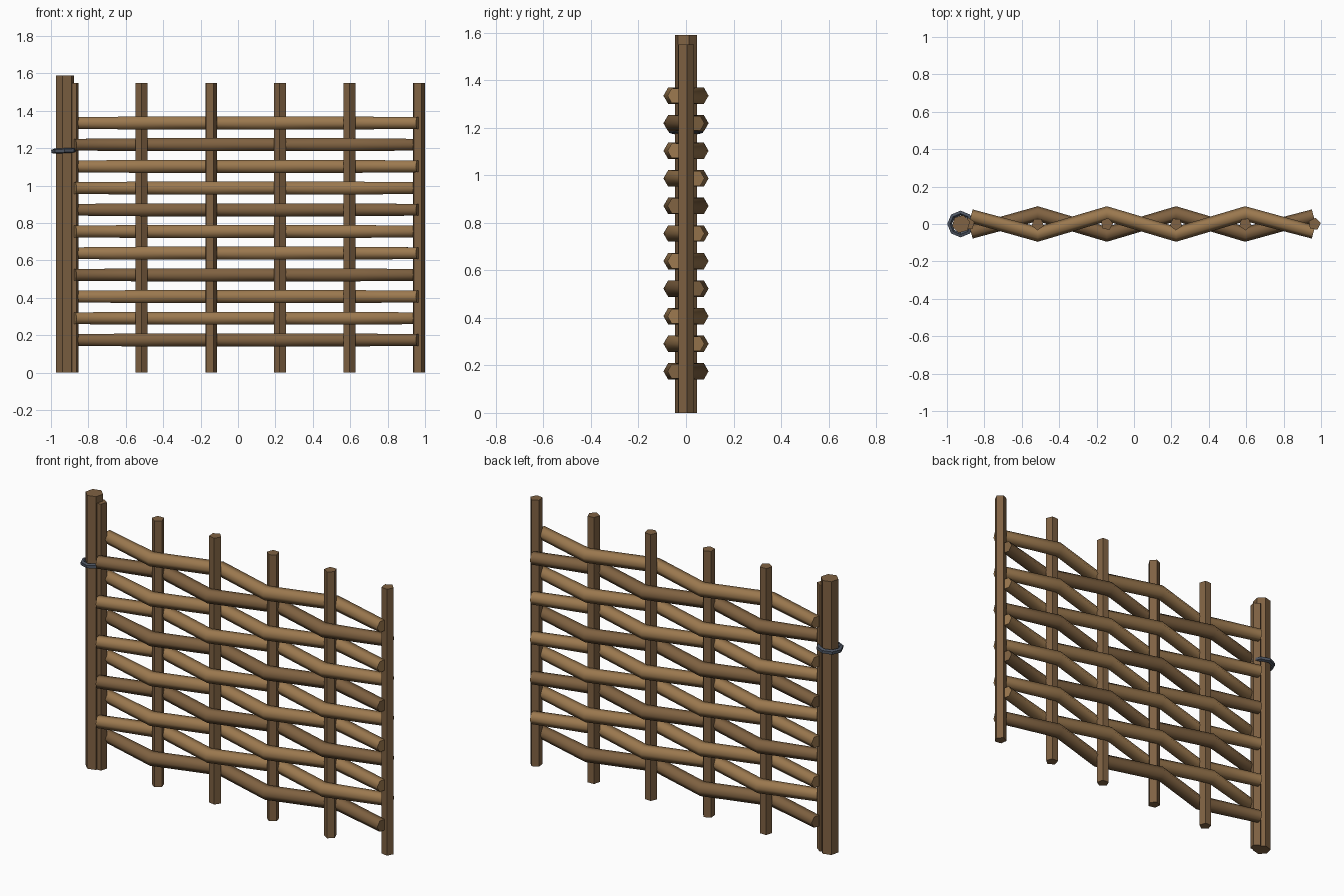
import bpy, bmesh, math
from mathutils import Vector, Matrix

cube = bpy.data.objects.get("Cube")
if cube:
    bpy.data.objects.remove(cube, do_unlink=True)


def material(name, rgb):
    m = bpy.data.materials.new(name)
    m.use_nodes = True
    m.diffuse_color = (*rgb, 1)
    m.node_tree.nodes["Principled BSDF"].inputs["Base Color"].default_value = (*rgb, 1)
    return m


LIGHT = material("light_wood", (0.33, 0.19, 0.078))
MID = material("mid_wood", (0.215, 0.122, 0.053))
STAKE = material("stake_wood", (0.215, 0.122, 0.056))
WIRE = material("dark_wire", (0.075, 0.09, 0.12))


def tube(name, points, radii, sides, turn, mat, up, smooth=30, closed=False):
    """Sweep a regular polygon along a path, mitred at the bends."""
    pts = [Vector(p) for p in points]
    n = len(pts)
    up = Vector(up)
    bm = bmesh.new()
    rings = []
    for i, p in enumerate(pts):
        before = pts[i - 1] if closed or i else p
        after = pts[(i + 1) % n] if closed or i < n - 1 else p
        along = (after - before).normalized()
        side = up.cross(along).normalized()
        ring = []
        for k in range(sides):
            a = turn + math.tau * k / sides
            ring.append(bm.verts.new(p + radii[i] * (side * math.cos(a) + up * math.sin(a))))
        rings.append(ring)
    for i in range(n if closed else n - 1):
        a, b = rings[i], rings[(i + 1) % n]
        for k in range(sides):
            j = (k + 1) % sides
            bm.faces.new((a[k], a[j], b[j], b[k]))
    if not closed:
        bm.faces.new(rings[0])
        bm.faces.new(rings[-1])
    bmesh.ops.recalc_face_normals(bm, faces=bm.faces)
    mesh = bpy.data.meshes.new(name)
    bm.to_mesh(mesh)
    bm.free()
    mesh.materials.append(mat)
    ob = bpy.data.objects.new(name, mesh)
    bpy.context.collection.objects.link(ob)
    bpy.ops.object.select_all(action="DESELECT")
    ob.select_set(True)
    bpy.context.view_layer.objects.active = ob
    bpy.ops.object.shade_smooth_by_angle(angle=math.radians(smooth))
    return ob


# Upright stakes, each turned a little differently
stake_x = [-0.885 + 0.37 * i for i in range(6)]
for i, x in enumerate(stake_x):
    turn = math.radians((20, 54, 5, 50, 58, 8)[i])
    tube(f"stake_{i + 1}", [(x, 0, 0), (x, 0, 1.55)], [0.034] * 2, 5, turn, STAKE, (0, 1, 0))

# Thick hinge post
post_x = -0.925
tube("hinge_post", [(post_x, 0, 0), (post_x, 0, 1.59)], [0.049] * 2, 6,
     math.radians(15), STAKE, (0, 1, 0))

# Woven rods passing in front of and behind the stakes in turn
for row in range(11):
    z = 0.175 + 0.116 * row
    flip = 1 if row % 2 == 0 else -1
    path, radii = [], []
    for i, x in enumerate(stake_x):
        end = i in (0, 5)
        y = (0.043 if end else 0.055) * flip * (-1) ** i
        path.append((x + (0.013 if i == 0 else -0.005 if i == 5 else 0), y, z))
        radii.append(0.036 if end else 0.04)
    tube(f"woven_rod_{row + 1}", path, radii, 6, 0, MID if row % 3 == 0 else LIGHT,
         (0, 0, 1), smooth=65)

# Wire loop tied round the post
loop = [(0.06 * math.cos(math.tau * k / 8), 0.06 * math.sin(math.tau * k / 8), 0)
        for k in range(8)]
wire = tube("wire_loop", loop, [0.014] * 8, 5, 0, WIRE, (0, 0, 1), closed=True)
wire.matrix_world = Matrix.Translation((post_x - 0.002, 0, 1.187)) @ Matrix.Rotation(
    math.radians(-3), 4, "Y")
